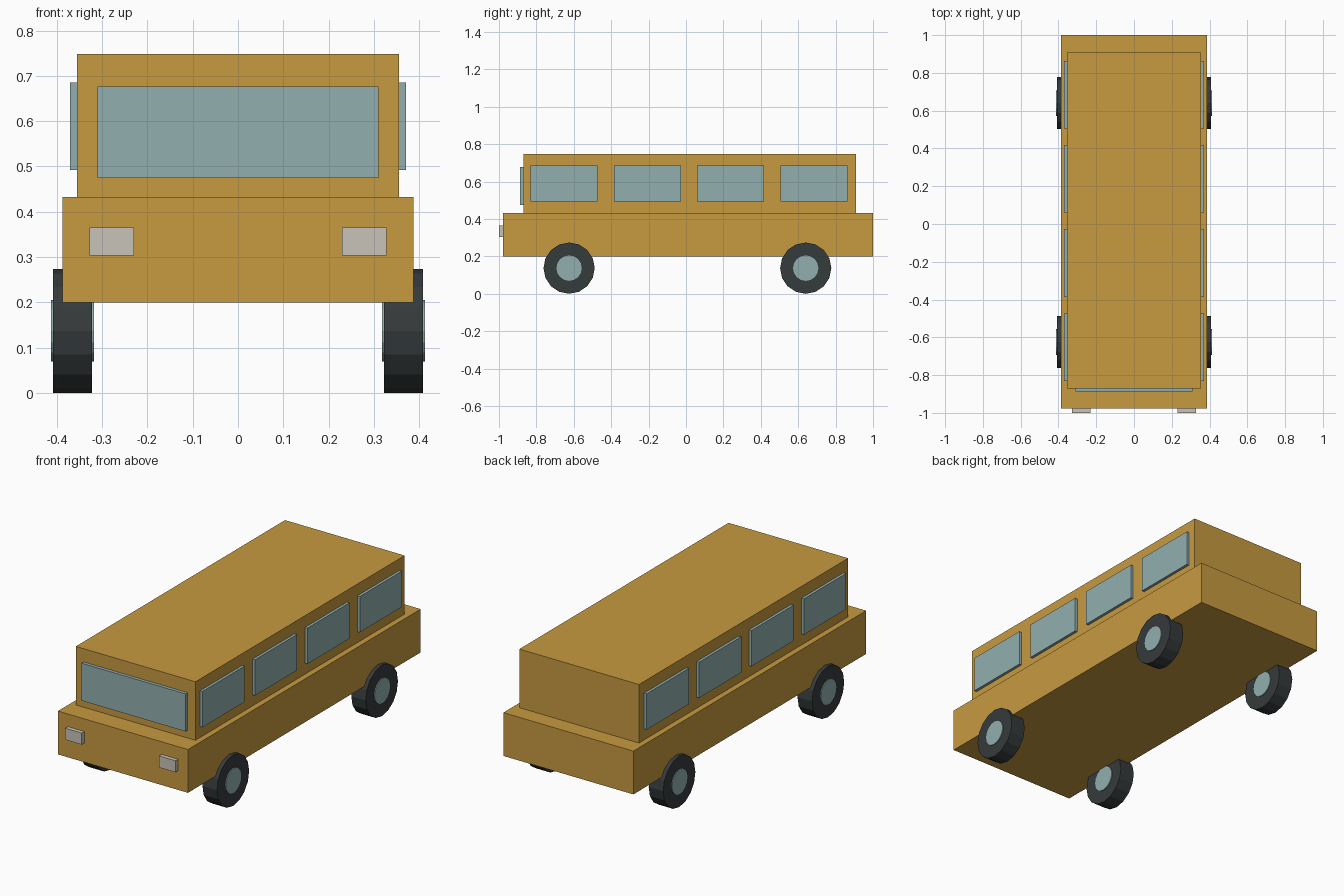
import bpy
from math import pi

default = bpy.data.objects.get("Cube")
if default:
    bpy.data.objects.remove(default, do_unlink=True)


def material(name, r, g, b):
    m = bpy.data.materials.new(name)
    m.use_nodes = True
    m.diffuse_color = (r, g, b, 1)
    m.node_tree.nodes["Principled BSDF"].inputs["Base Color"].default_value = (r, g, b, 1)
    return m


ochre = material("ochre_paint", 0.571, 0.323, 0.051)
glass = material("pale_teal", 0.288, 0.429, 0.429)
rubber = material("dark_rubber", 0.036, 0.043, 0.045)
lamp = material("warm_grey", 0.578, 0.552, 0.479)


def box(name, x, y, z, mat):
    """Box spanning the given (low, high) range on each axis."""
    spans = (x, y, z)
    bpy.ops.mesh.primitive_cube_add(size=1, location=[(a + b) / 2 for a, b in spans])
    ob = bpy.context.object
    ob.name = name
    ob.scale = [b - a for a, b in spans]
    bpy.ops.object.transform_apply(location=False, rotation=False, scale=True)
    ob.data.materials.append(mat)


def disc(name, radius, width, centre, mat):
    """Flat-sided cylinder with its axle along x."""
    bpy.ops.mesh.primitive_cylinder_add(vertices=16, radius=radius, depth=width,
                                        location=centre, rotation=(0, pi / 2, 0))
    ob = bpy.context.object
    ob.name = name
    ob.data.materials.append(mat)


# Lower body and passenger cabin
box("lower_body", (-0.387, 0.387), (-0.978, 1.0), (0.2, 0.433), ochre)
box("cabin", (-0.356, 0.356), (-0.87, 0.908), (0.433, 0.748), ochre)

# Windscreen
box("windscreen", (-0.31, 0.31), (-0.888, -0.86), (0.475, 0.677), glass)

for side, s in (("left", 1), ("right", -1)):
    # Side windows
    for i in range(4):
        y = -0.652 + i * 0.4455
        box(f"{side}_window_{i + 1}", sorted((s * 0.345, s * 0.371)),
            (y - 0.179, y + 0.179), (0.492, 0.685), glass)

    # Headlight
    box(f"{side}_headlight", sorted((s * 0.23, s * 0.328)),
        (-1.0, -0.97), (0.303, 0.365), lamp)

    # Wheels with hubs showing on both faces
    for end, y in (("front", -0.625), ("rear", 0.64)):
        centre = (s * 0.365, y, 0.137)
        disc(f"{end}_{side}_tyre", 0.137, 0.086, centre, rubber)
        disc(f"{end}_{side}_hub", 0.068, 0.095, centre, glass)
